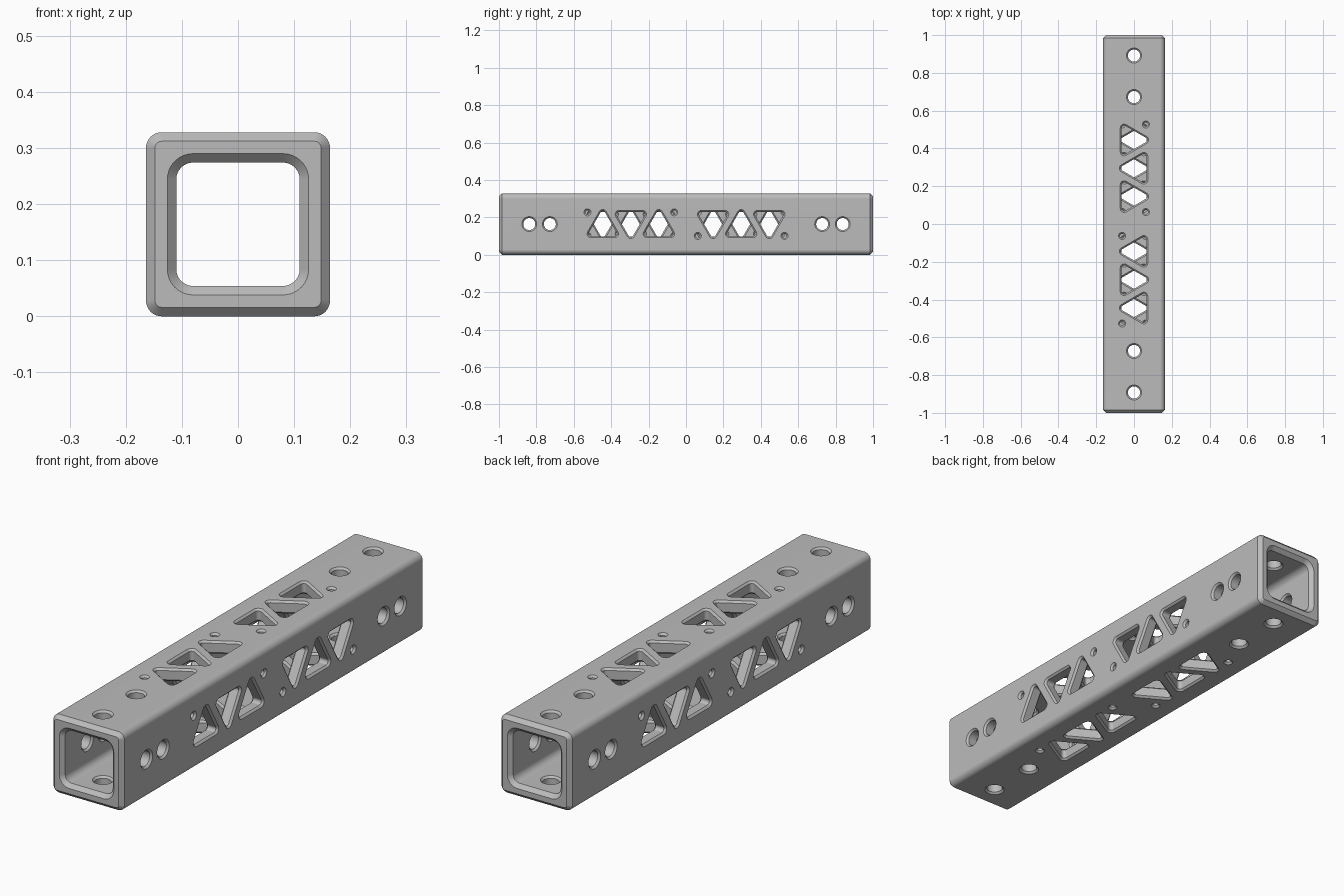
import bpy, bmesh
from math import sin, cos, pi, radians, sqrt
from mathutils import Matrix, Vector

if "Cube" in bpy.data.objects:
    bpy.data.objects.remove(bpy.data.objects["Cube"], do_unlink=True)

OUT, INN = 0.164, 0.11        # half widths of the outer and inner walls
LIP = 0.016                   # chamfer on the tube ends
CH = 0.008                    # chamfer around the cutouts

grey = bpy.data.materials.new("satin grey")
grey.use_nodes = True
colour = (0.5, 0.5, 0.5, 1)
grey.diffuse_color = colour
grey.node_tree.nodes["Principled BSDF"].inputs["Base Color"].default_value = colour


def rounded(centres, r, seg):
    """Outline made by rolling a circle of radius r round a convex polygon."""
    n, pts = len(centres), []
    for i, (u, v) in enumerate(centres):
        cu, cv = centres[i - 1]
        du, dv = centres[(i + 1) % n]
        a = Vector((v - cv, cu - u)).normalized()
        b = Vector((dv - v, u - du)).normalized()
        for k in range(seg + 1):
            d = a.slerp(b, k / seg)
            pts.append((u + r * d.x, v + r * d.y))
    return pts


def circle(u, v, r, seg=32):
    return [(u + r * cos(2 * pi * k / seg), v + r * sin(2 * pi * k / seg)) for k in range(seg)]


def loft(bm, rings, closed=False):
    """Skin a run of equal rings; cap the ends unless the run is closed."""
    rows = [[bm.verts.new(p) for p in ring] for ring in rings]
    pairs = list(zip(rows, rows[1:]))
    if closed:
        pairs.append((rows[-1], rows[0]))
    else:
        bm.faces.new(rows[0])
        bm.faces.new(rows[-1])
    for a, b in pairs:
        for i in range(len(a)):
            j = (i + 1) % len(a)
            bm.faces.new((a[i], a[j], b[j], b[i]))


def make_object(name, bm):
    bmesh.ops.recalc_face_normals(bm, faces=bm.faces)
    mesh = bpy.data.meshes.new(name)
    bm.to_mesh(mesh)
    bm.free()
    mesh.materials.append(grey)
    obj = bpy.data.objects.new(name, mesh)
    bpy.context.collection.objects.link(obj)
    return obj


# Square tube with rounded corners and chamfered ends
def tube_ring(half, r, y):
    c = half - r
    square = [(-c, -c), (c, -c), (c, c), (-c, c)]
    return [(u, y, v + OUT) for u, v in rounded(square, r, 8)]


bm = bmesh.new()
loft(bm, [
    tube_ring(OUT, 0.028, -1 + LIP), tube_ring(OUT, 0.028, 1 - LIP),
    tube_ring(OUT - LIP, 0.012, 1), tube_ring(INN + LIP, 0.046, 1),
    tube_ring(INN, 0.03, 1 - LIP), tube_ring(INN, 0.03, -1 + LIP),
    tube_ring(INN + LIP, 0.046, -1), tube_ring(OUT - LIP, 0.012, -1),
], closed=True)
tube = make_object("lattice_tube", bm)

# Cutters: each runs through one wall and flares at both surfaces
LEVELS = [(OUT + CH, 2 * CH), (OUT - CH, 0), (INN + CH, 0), (INN - CH, 2 * CH)]


def cut(bm, turn, outline):
    loft(bm, [[turn @ Vector((w, y, z)) for y, z in outline(grow)] for w, grow in LEVELS])


def triangle(y, up):
    half, low, high = 0.063, -0.052, 0.057
    pts = [(y - half, low * up), (y + half, low * up), (y, high * up)]
    if up < 0:
        pts.reverse()
    return lambda grow: rounded(pts, 0.013 + grow, 6)


def hole(y, z, r):
    return lambda grow: circle(y, z, r + grow)


bm = bmesh.new()
for wall in range(4):
    turn = Matrix.Translation((0, 0, OUT)) @ Matrix.Rotation(-wall * pi / 2, 4, 'Y')
    bolts = (0.838, 0.728) if wall % 2 == 0 else (0.892, 0.672)
    for end in (-1, 1):
        for y in bolts:
            cut(bm, turn, hole(end * y, 0, 0.032))
        for i, y in enumerate((0.145, 0.295, 0.445)):
            cut(bm, turn, triangle(end * y, -end * (-1) ** i))
        for y in (0.063, 0.527):
            cut(bm, turn, hole(end * y, -end * 0.063, 0.011))
cutter = make_object("cutouts", bm)
cutter.hide_render = True

# Cut the walls, then remove the cutter
bpy.context.view_layer.objects.active = tube
tube.select_set(True)
cutter.select_set(False)
mod = tube.modifiers.new("cutouts", 'BOOLEAN')
mod.operation, mod.solver, mod.object = 'DIFFERENCE', 'EXACT', cutter
bpy.ops.object.modifier_apply(modifier=mod.name)
bpy.data.objects.remove(cutter, do_unlink=True)

# Smooth rounds, crisp chamfers, flat walls
bpy.ops.object.shade_smooth_by_angle(angle=radians(30))
flat = tube.modifiers.new("flat walls", 'WEIGHTED_NORMAL')
flat.keep_sharp = True
